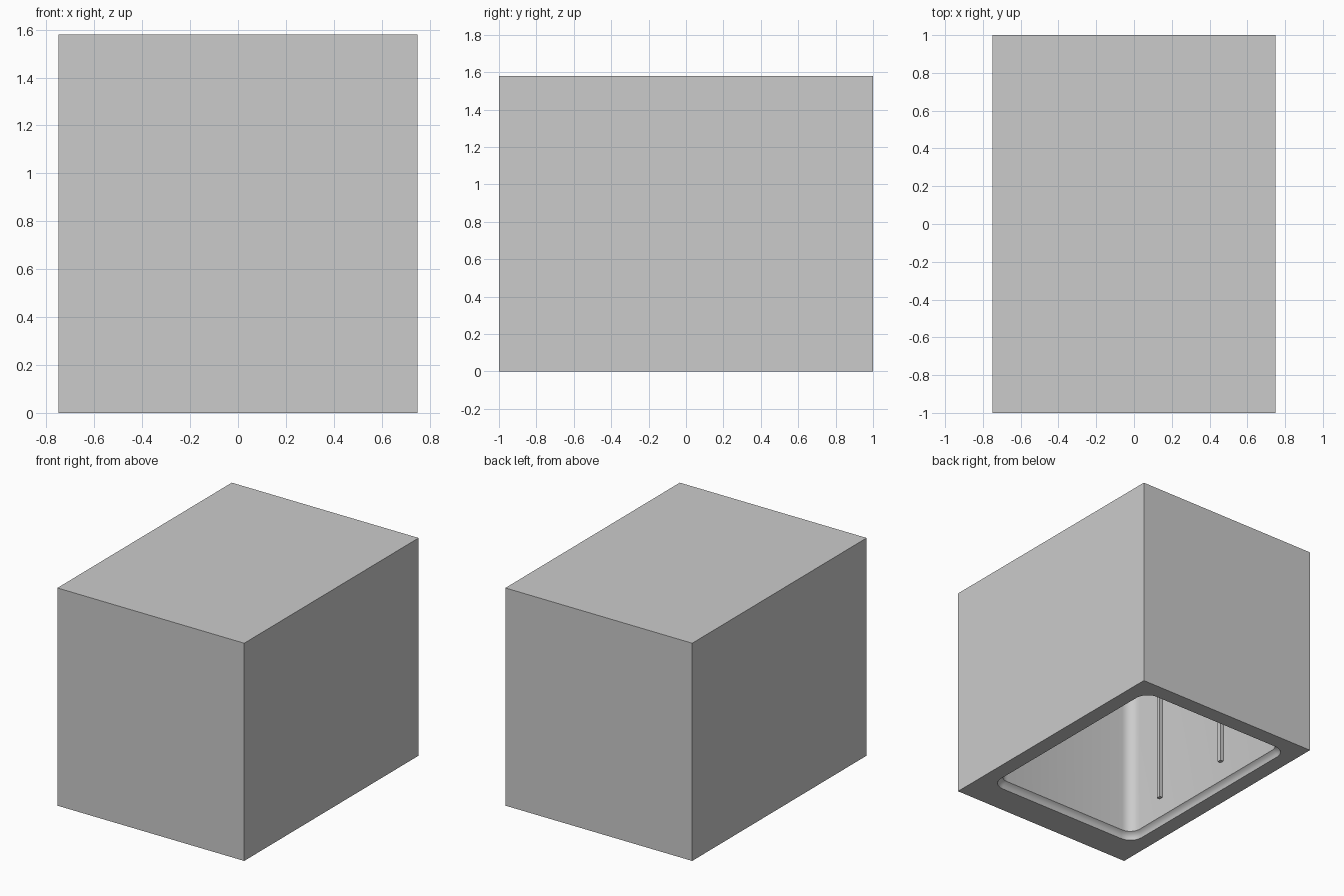
import bpy, bmesh, math
from mathutils import Matrix

cube = bpy.data.objects.get("Cube")
if cube:
    bpy.data.objects.remove(cube, do_unlink=True)

grey = bpy.data.materials.new("light_grey")
grey.use_nodes = True
color = (0.6, 0.6, 0.6, 1)
grey.diffuse_color = color
grey.node_tree.nodes["Principled BSDF"].inputs["Base Color"].default_value = color

HALF_X, HALF_Y, HEIGHT = 0.75, 1.0, 1.58
CAVITY_Y, CAVITY_HX, CAVITY_HY = 0.054, 0.635, 0.83
STEPS = 6


def finish(bm, name):
    bmesh.ops.remove_doubles(bm, verts=bm.verts, dist=0.0001)
    bmesh.ops.recalc_face_normals(bm, faces=bm.faces)
    mesh = bpy.data.meshes.new(name)
    bm.to_mesh(mesh)
    bm.free()
    mesh.materials.append(grey)
    obj = bpy.data.objects.new(name, mesh)
    bpy.context.collection.objects.link(obj)
    return obj


def ring(bm, cy, hx, hy, radius, z):
    """Rounded rectangle loop; radius 0 gives sharp corners."""
    verts = []
    for k, (sx, sy) in enumerate(((1, 1), (-1, 1), (-1, -1), (1, -1))):
        for i in range(STEPS + 1):
            a = (k + i / STEPS) * math.pi / 2
            verts.append(bm.verts.new((sx * (hx - radius) + radius * math.cos(a),
                                       cy + sy * (hy - radius) + radius * math.sin(a), z)))
    return verts


# Casing with a flat rim and a rounded cavity opening downwards
bm = bmesh.new()
rings = [ring(bm, 0, HALF_X, HALF_Y, 0, HEIGHT), ring(bm, 0, HALF_X, HALF_Y, 0, 0)]
# Rolled lip: inset and height of each loop inside the opening
for inset, z in ((0, 0), (0.004, 0.02), (0.015, 0.04), (0.03, 0.05)):
    rings.append(ring(bm, CAVITY_Y, CAVITY_HX - inset, CAVITY_HY - inset, 0.1 - inset / 2, z))
# Straight walls and rounded far end
for i in range(STEPS):
    a = i / STEPS * math.pi / 2
    inset = 0.03 + 0.06 * (1 - math.cos(a))
    rings.append(ring(bm, CAVITY_Y, CAVITY_HX - inset, CAVITY_HY - inset,
                      0.115 - inset, 1.4 + 0.06 * math.sin(a)))
for lower, upper in zip(rings, rings[1:]):
    n = len(lower)
    for i in range(n):
        j = (i + 1) % n
        bm.faces.new((lower[i], lower[j], upper[j], upper[i]))
bm.faces.new(rings[0])
bm.faces.new(rings[-1])
bmesh.ops.dissolve_degenerate(bm, dist=0.0001, edges=bm.edges)
casing = finish(bm, "casing")
bpy.context.view_layer.objects.active = casing
casing.select_set(True)
bpy.ops.object.shade_smooth_by_angle(angle=math.radians(35))
casing.select_set(False)

# Slim rails on the two side walls of the cavity
for side, x in (("right", -1), ("left", 1)):
    for level, y in (("front", -0.43), ("back", 0.225)):
        bm = bmesh.new()
        bmesh.ops.create_cube(bm, size=1, matrix=Matrix.Translation((x * 0.595, y, 0.755))
                              @ Matrix.Diagonal((0.03, 0.03, 1.12, 1)))
        finish(bm, f"{side}_{level}_rail")
